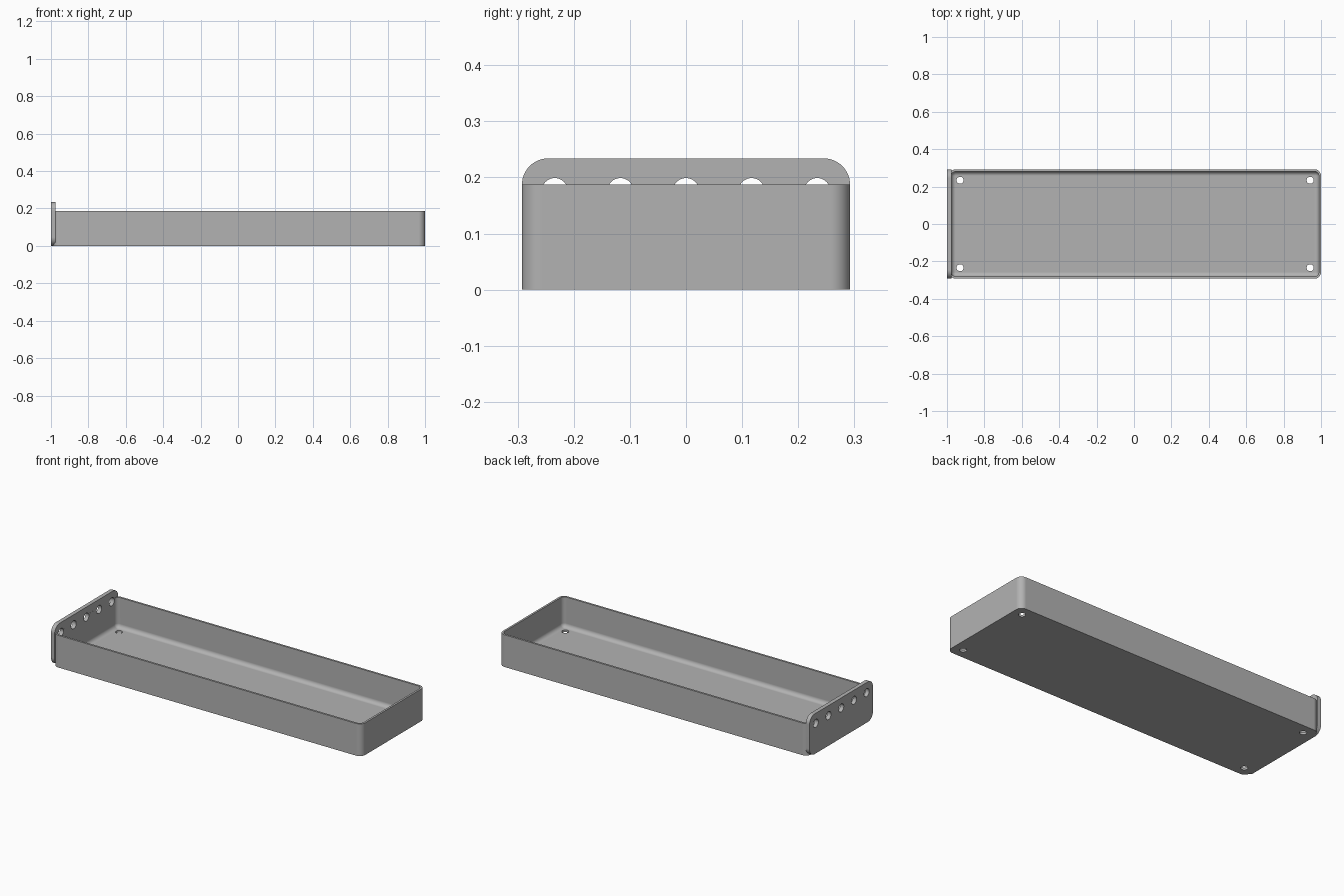
import bpy, bmesh
from math import sin, cos, pi, radians
from mathutils import Matrix

U = 2 / 171            # one drawing unit of the tray
LEN, WID, HIGH = 170, 50, 16
MID = 0.5              # tray centre along x

old = bpy.data.objects.get("Cube")
if old:
    bpy.data.objects.remove(old)

grey = bpy.data.materials.new("plain grey")
grey.use_nodes = True
COLOUR = (0.45, 0.45, 0.45, 1)
grey.diffuse_color = COLOUR
grey.node_tree.nodes["Principled BSDF"].inputs["Base Color"].default_value = COLOUR


def rounded(hx, hy, r, steps=12):
    """Outline of a rounded rectangle, counter-clockwise."""
    pts = []
    for i, (sx, sy) in enumerate([(1, 1), (-1, 1), (-1, -1), (1, -1)]):
        for k in range(steps + 1):
            a = (i + k / steps) * pi / 2
            pts.append((sx * (hx - r) + r * cos(a), sy * (hy - r) + r * sin(a)))
    return pts


def loft(name, rings):
    """Closed solid skinned through a list of matching rings."""
    bm = bmesh.new()
    loops = [[bm.verts.new(p) for p in ring] for ring in rings]
    n = len(loops[0])
    for lo, hi in zip(loops, loops[1:]):
        for i in range(n):
            j = (i + 1) % n
            bm.faces.new((lo[i], lo[j], hi[j], hi[i]))
    bm.faces.new(loops[0][::-1])
    bm.faces.new(loops[-1])
    return finish(name, bm)


def finish(name, bm):
    bmesh.ops.recalc_face_normals(bm, faces=bm.faces)
    bmesh.ops.scale(bm, vec=(U, U, U), verts=bm.verts)
    mesh = bpy.data.meshes.new(name)
    bm.to_mesh(mesh)
    bm.free()
    ob = bpy.data.objects.new(name, mesh)
    bpy.context.collection.objects.link(ob)
    mesh.materials.append(grey)
    return ob


def tray_ring(inset, r, z):
    return [(x + MID, y, z) for x, y in rounded(LEN / 2 - inset, WID / 2 - inset, r)]


# Tray: outer wall, thin rim, inner wall and filleted floor
WALL, FLOOR, FILLET = 1, 1, 2
rings = [tray_ring(0, 3, 0), tray_ring(0, 3, HIGH), tray_ring(WALL, 2, HIGH)]
for k in range(9):
    a = k / 8 * pi / 2
    inset = FILLET * (1 - cos(a))
    rings.append(tray_ring(WALL + inset, max(2 - inset, 0.03),
                           FLOOR + FILLET * (1 - sin(a))))
tray = loft("tray", rings)

# End plate: upright rounded panel at the left end of the length
plate = loft("end_plate", [[(x, y, z + 10) for y, z in rounded(WID / 2, 10, 4)]
                           for x in (-85.5, -83.51)])

# Cutters: five holes through the end, four mounting holes in the floor
bm = bmesh.new()
for y in (-20, -10, 0, 10, 20):
    bmesh.ops.create_cone(bm, cap_ends=True, segments=40, radius1=2, radius2=2, depth=6,
                          matrix=Matrix.Translation((-84.5, y, 15)) @ Matrix.Rotation(pi / 2, 4, 'Y'))
for x in (-80, 80):
    for y in (-20, 20):
        bmesh.ops.create_cone(bm, cap_ends=True, segments=40, radius1=1.6, radius2=1.6,
                              depth=6, matrix=Matrix.Translation((x + MID, y, 0)))
cutter = finish("hole_cutter", bm)
cutter.hide_render = True

for ob in (tray, plate):
    cut = ob.modifiers.new("holes", 'BOOLEAN')
    cut.operation = 'DIFFERENCE'
    cut.solver = 'EXACT'
    cut.object = cutter
    deps = bpy.context.evaluated_depsgraph_get()
    mesh = bpy.data.meshes.new_from_object(ob.evaluated_get(deps))
    ob.modifiers.clear()
    ob.data = mesh
bpy.data.objects.remove(cutter)

# Smooth the rounded corners, keep the rims sharp
for ob in (tray, plate):
    bpy.ops.object.select_all(action='DESELECT')
    ob.select_set(True)
    bpy.context.view_layer.objects.active = ob
    bpy.ops.object.shade_smooth_by_angle(angle=radians(30))
    weighted = ob.modifiers.new("flat_walls", 'WEIGHTED_NORMAL')
    weighted.keep_sharp = True
